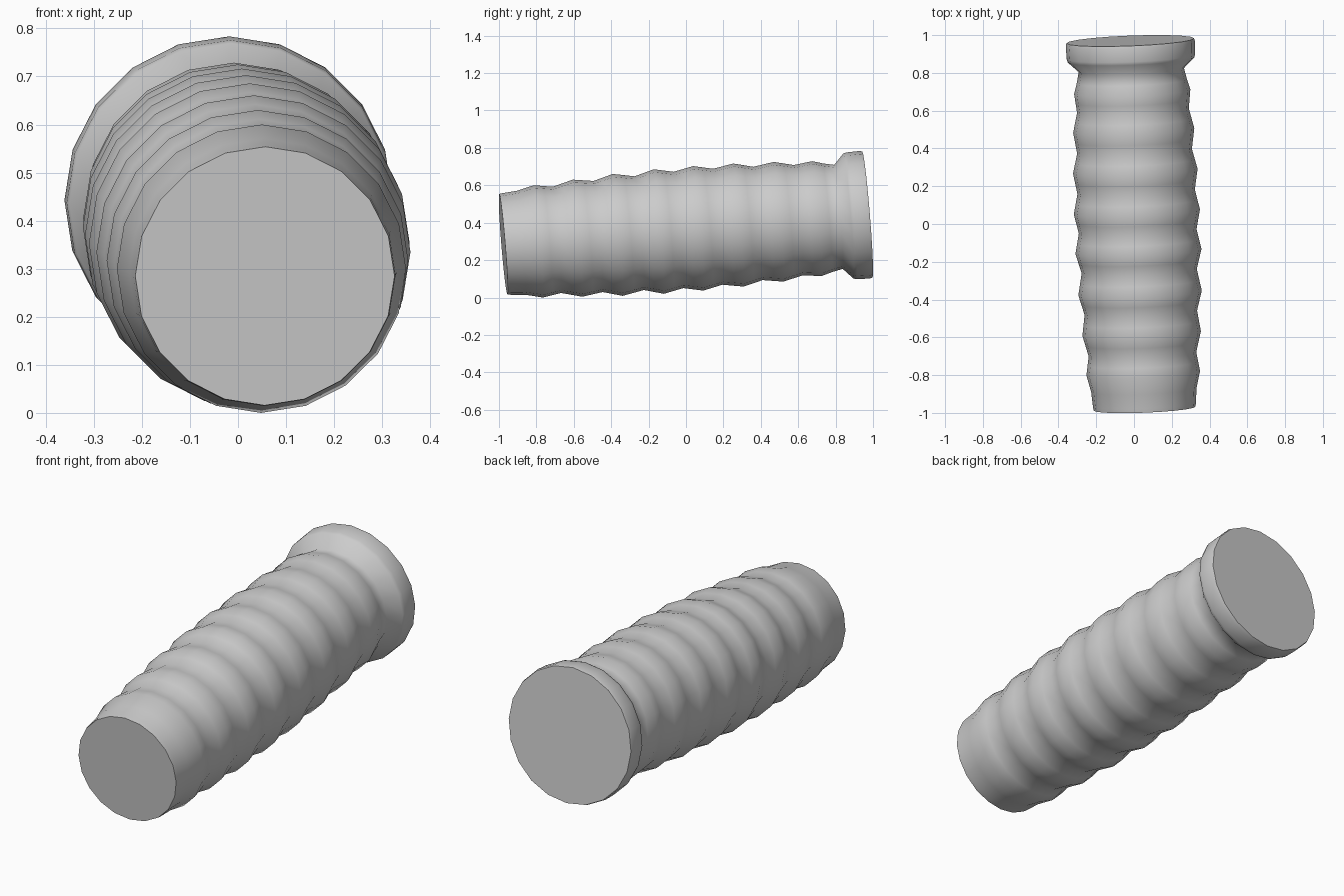
import bpy, bmesh, math
from mathutils import Vector

if "Cube" in bpy.data.objects:
    bpy.data.objects.remove(bpy.data.objects["Cube"])

SIDES = 20
START = Vector((0.056, -0.977, 0.290))
END = Vector((-0.020, 0.970, 0.449))

mat = bpy.data.materials.new("light grey")
mat.diffuse_color = (0.6, 0.6, 0.6, 1)
mat.use_nodes = True
mat.node_tree.nodes["Principled BSDF"].inputs["Base Color"].default_value = mat.diffuse_color

# Radius profile: (y position of ring centre, radius); peaks and valleys of the ribs
knots = [(-0.79, .301), (-0.69, .285), (-0.58, .314), (-0.47, .298),
         (-0.365, .327), (-0.25, .305), (-0.145, .334), (-0.04, .312),
         (0.065, .334), (0.17, .311), (0.28, .330), (0.385, .304),
         (0.495, .321), (0.60, .296), (0.70, .308)]
profile = [(-0.977, .270), (-0.955, .273), (-0.88, .279)]
for (y0, r0), (y1, r1) in zip(knots, knots[1:]):
    profile += [(y0, r0), ((y0 + y1) / 2, (r0 + r1) / 2)]
profile += [knots[-1], (0.755, .292), (0.815, .279), (0.868, .335),
            (0.885, .340), (0.955, .342), (0.970, .338)]

# Slanted axis frame
axis = (END - START).normalized()
right = axis.cross(Vector((0, 0, 1))).normalized()
up = right.cross(axis)

# Ribbed tapered tube with flange
bm = bmesh.new()
rings = []
for y, r in profile:
    c = START.lerp(END, (y - START.y) / (END.y - START.y))
    ring = []
    for i in range(SIDES):
        a = 2 * math.pi * i / SIDES
        ring.append(bm.verts.new(c + r * (math.sin(a) * right + math.cos(a) * up)))
    rings.append(ring)
for a, b in zip(rings, rings[1:]):
    for i in range(SIDES):
        j = (i + 1) % SIDES
        bm.faces.new((a[i], a[j], b[j], b[i])).smooth = True
# Flat end caps
bm.faces.new(rings[0])
bm.faces.new(rings[-1])
bmesh.ops.recalc_face_normals(bm, faces=bm.faces[:])

# Rest on the ground
low = min(v.co.z for v in bm.verts)
for v in bm.verts:
    v.co.z -= low

mesh = bpy.data.meshes.new("ribbed_tube")
bm.to_mesh(mesh)
bm.free()
mesh.materials.append(mat)
bpy.context.collection.objects.link(bpy.data.objects.new("ribbed_tube", mesh))
